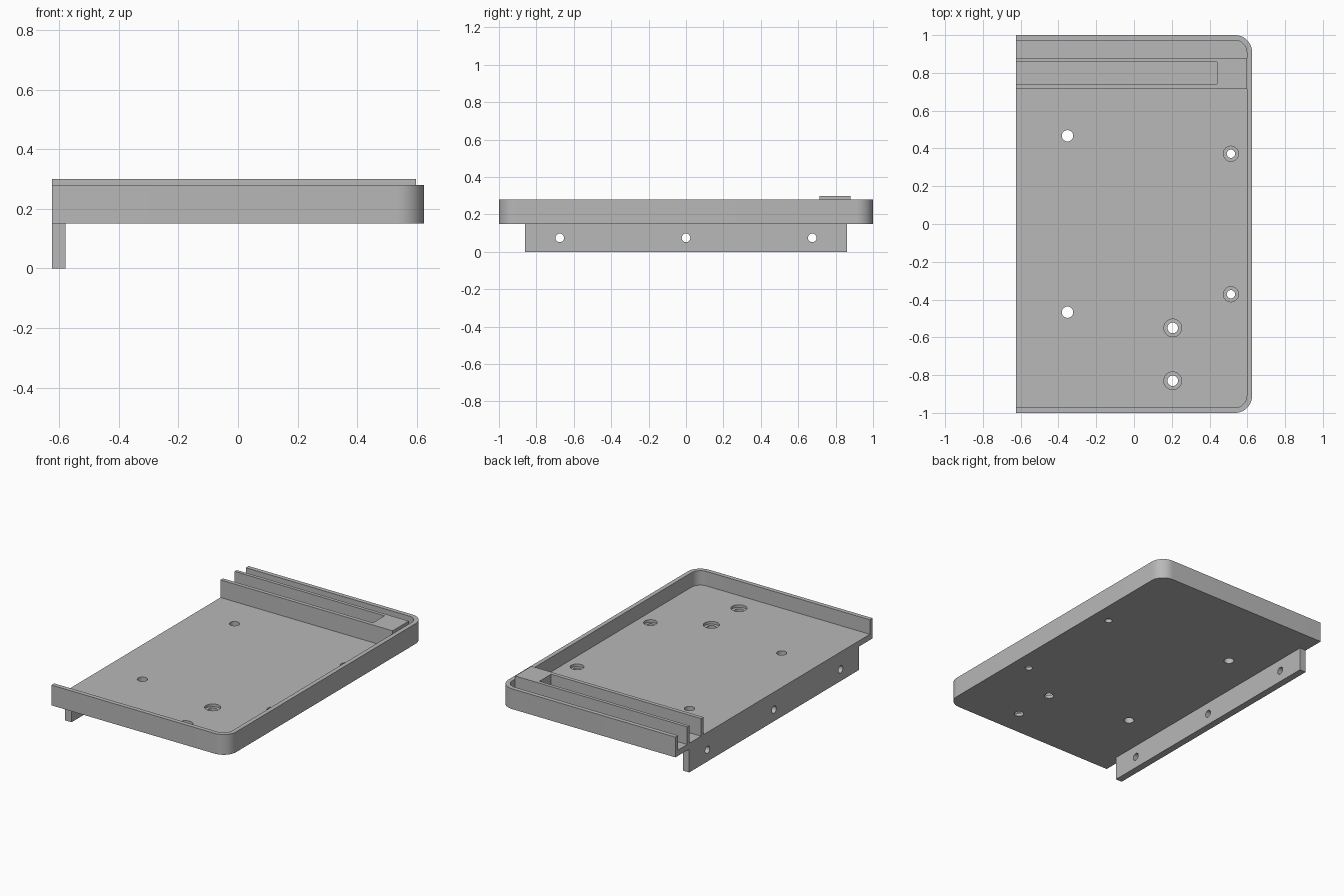
import bpy, bmesh, math

if "Cube" in bpy.data.objects:
    bpy.data.objects.remove(bpy.data.objects["Cube"], do_unlink=True)

# Main dimensions
LEFT, RIGHT, HALF = -0.625, 0.625, 1.0
BASE, FLOOR, RIM, RAIL_TOP = 0.15, 0.187, 0.28, 0.30
WALL, CORNER = 0.028, 0.09

grey = bpy.data.materials.new("plain grey")
grey.use_nodes = True
colour = (0.48, 0.48, 0.48, 1)
grey.diffuse_color = colour
grey.node_tree.nodes["Principled BSDF"].inputs["Base Color"].default_value = colour


def prism(name, outline, z0, z1):
    """Extrude a flat outline upwards into a solid."""
    bm = bmesh.new()
    face = bm.faces.new([bm.verts.new((x, y, z0)) for x, y in outline])
    top = bmesh.ops.extrude_face_region(bm, geom=[face])["geom"]
    verts = [v for v in top if isinstance(v, bmesh.types.BMVert)]
    bmesh.ops.translate(bm, verts=verts, vec=(0, 0, z1 - z0))
    bmesh.ops.recalc_face_normals(bm, faces=bm.faces)
    mesh = bpy.data.meshes.new(name)
    bm.to_mesh(mesh)
    bm.free()
    mesh.materials.append(grey)
    obj = bpy.data.objects.new(name, mesh)
    bpy.context.collection.objects.link(obj)
    return obj


def rounded_outline(x0, x1, half, radius, steps=12):
    """Rectangle with its two +x corners rounded."""
    arc = [(x1 - radius + radius * math.sin(a), half - radius + radius * math.cos(a))
           for a in (math.pi / 2 * i / steps for i in range(steps + 1))]
    return [(x0, half)] + arc + [(x, -y) for x, y in reversed(arc)] + [(x0, -half)]


def box_outline(x0, x1, y0, y1):
    return [(x0, y0), (x1, y0), (x1, y1), (x0, y1)]


def circle_outline(x, y, r, n=32):
    return [(x + r * math.cos(2 * math.pi * i / n), y + r * math.sin(2 * math.pi * i / n))
            for i in range(n)]


def cut(target, cutter):
    """Subtract a cutter from a part and discard the cutter."""
    cutter.hide_render = True
    mod = target.modifiers.new("cut", 'BOOLEAN')
    mod.operation, mod.solver, mod.object = 'DIFFERENCE', 'EXACT', cutter
    bpy.context.view_layer.objects.active = target
    bpy.ops.object.modifier_apply(modifier=mod.name)
    bpy.data.objects.remove(cutter, do_unlink=True)


# Tray with three walls, open on the -x side
tray = prism("tray", rounded_outline(LEFT, RIGHT, HALF, CORNER), BASE, RIM)
cut(tray, prism("hollow", rounded_outline(LEFT - 0.2, RIGHT - WALL, HALF - WALL,
                                          CORNER - WALL), FLOOR, RIM + 0.1))

# Floor holes: x, y, hole radius, counterbore radius
holes = [(0.205, -0.55, 0.028, 0.047), (0.205, -0.83, 0.028, 0.047)]
for side in (-1, 1):
    holes += [(0.513, 0.372 * side, 0.022, 0.04), (-0.352, 0.467 * side, 0.03, None)]
for x, y, r, bore in holes:
    cut(tray, prism("hole", circle_outline(x, y, r), BASE - 0.1, RIM))
    if bore:
        cut(tray, prism("bore", circle_outline(x, y, bore), FLOOR - 0.017, RIM))

# Raised rail block with a long slot open on the -x side
rail = prism("slotted_rail", box_outline(LEFT, RIGHT - WALL, 0.715, 0.88), FLOOR, RAIL_TOP)
cut(rail, prism("slot", box_outline(LEFT - 0.1, 0.44, 0.74, 0.858), FLOOR - 0.1, RAIL_TOP + 0.1))

# Mounting flange hanging below the open edge, with three screw holes
flange = prism("mounting_flange", box_outline(LEFT, LEFT + 0.045, -0.86, 0.86), 0, BASE)
for y in (-0.675, 0, 0.675):
    drill = prism("drill", circle_outline(0, 0, 0.023), -0.2, 0.2)
    drill.rotation_euler.y = math.pi / 2
    drill.location = (LEFT, y, 0.075)
    cut(flange, drill)

# Smooth the round corners and holes, keeping edges sharp
bpy.ops.object.select_all(action='DESELECT')
for part in (tray, rail, flange):
    part.select_set(True)
bpy.context.view_layer.objects.active = tray
bpy.ops.object.shade_smooth_by_angle(angle=math.radians(30))
